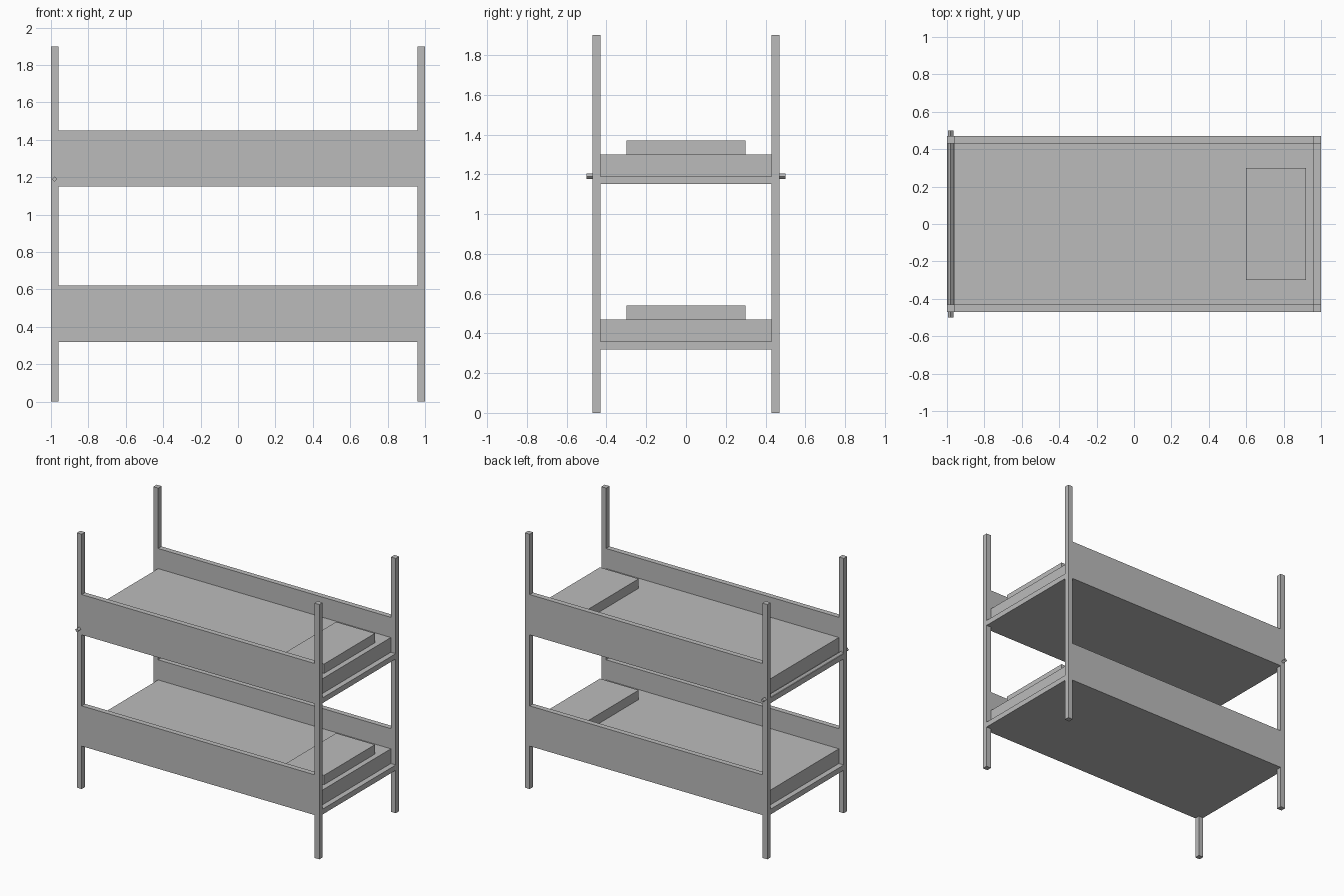
import bpy, math

if "Cube" in bpy.data.objects:
    bpy.data.objects.remove(bpy.data.objects["Cube"])

def material(name, rgb):
    m = bpy.data.materials.new(name)
    m.diffuse_color = (*rgb, 1)
    m.use_nodes = True
    m.node_tree.nodes["Principled BSDF"].inputs["Base Color"].default_value = m.diffuse_color
    return m

GREY = material("plain grey", (0.5, 0.5, 0.5))

def box(name, x, y, z):
    """Box from (min, max) ranges on each axis."""
    bpy.ops.mesh.primitive_cube_add(size=1, location=[(a + b) / 2 for a, b in (x, y, z)])
    ob = bpy.context.object
    ob.name = name
    ob.scale = [b - a for a, b in (x, y, z)]
    bpy.ops.object.transform_apply(location=False, rotation=False, scale=True)
    ob.data.materials.append(GREY)
    return ob

L, W, T = 1.0, 0.47, 0.04      # half length, half width, board thickness
inner = W - T

def span(sign, a, b):
    return tuple(sorted((sign * a, sign * b)))

# Corner posts
for sx, xn in ((-1, "left"), (1, "right")):
    for sy, yn in ((-1, "front"), (1, "back")):
        box(f"{yn}_{xn}_post", span(sx, L - T, L), span(sy, inner, W), (0, 1.9))

# Bunks: base, side boards, mattress and pillow
for level, z in (("lower", 0.32), ("upper", 1.15)):
    box(f"{level}_base", (-L, L), (-inner, inner), (z, z + 0.04))
    for sy, yn in ((-1, "front"), (1, "back")):
        box(f"{level}_{yn}_board", (-L + T, L - T), span(sy, inner, W), (z, z + 0.30))
    box(f"{level}_mattress", (-L + T, L - T), (-inner, inner), (z + 0.04, z + 0.15))
    box(f"{level}_pillow", (0.6, 0.92), (-0.3, 0.3), (z + 0.15, z + 0.22))

# Four-sided cross rod through the left posts
bpy.ops.mesh.primitive_cylinder_add(vertices=4, radius=0.014, depth=1.0,
                                    location=(-0.98, 0, 1.19),
                                    rotation=(math.pi / 2, 0, 0))
rod = bpy.context.object
rod.name = "cross_rod"
rod.data.materials.append(GREY)
